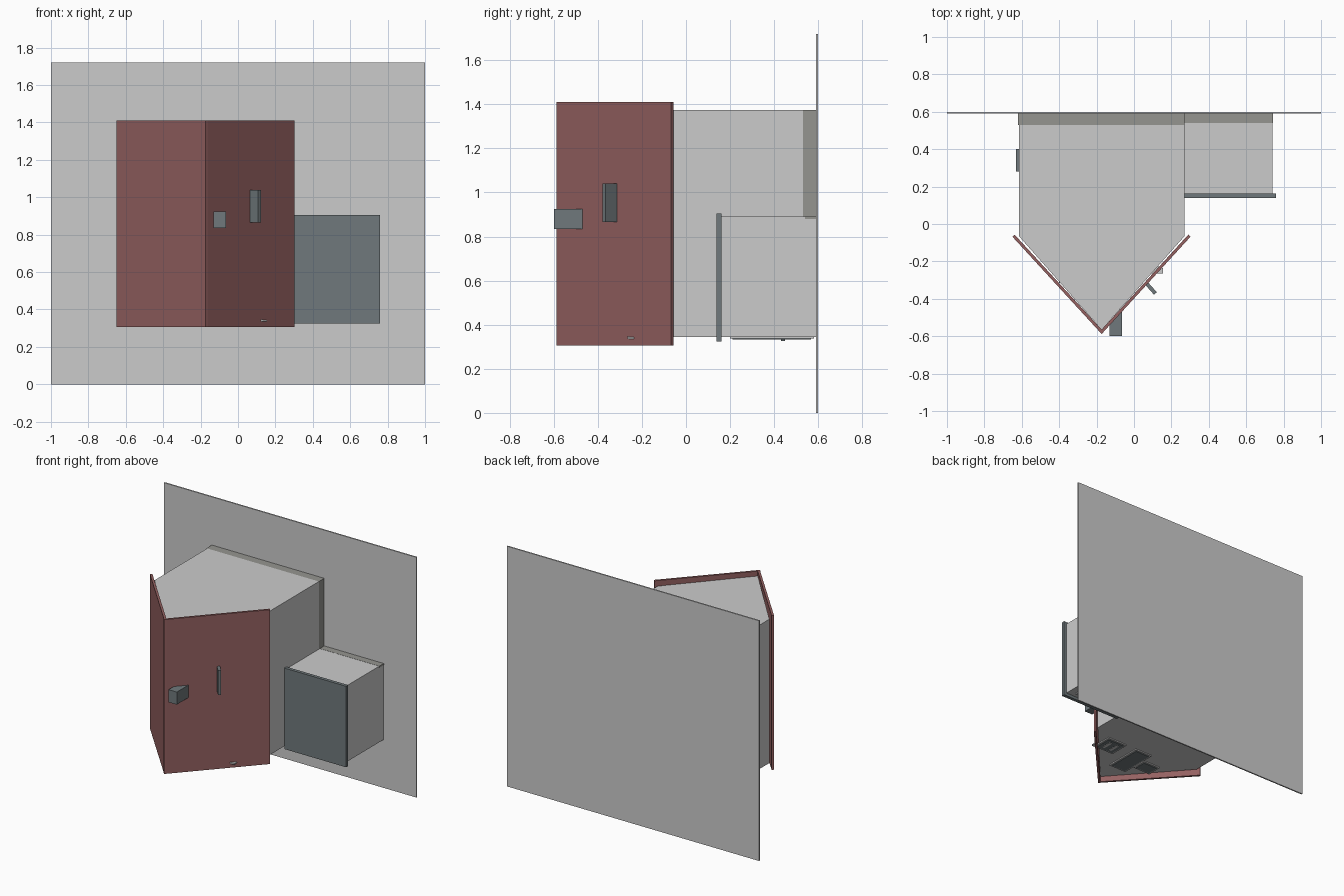
import bpy, bmesh, math
from mathutils import Vector

if "Cube" in bpy.data.objects:
    bpy.data.objects.remove(bpy.data.objects["Cube"])


def material(name, rgb):
    m = bpy.data.materials.new(name)
    m.diffuse_color = (*rgb, 1)
    m.use_nodes = True
    m.node_tree.nodes["Principled BSDF"].inputs["Base Color"].default_value = m.diffuse_color
    return m


RED = material("red_paint", (0.30, 0.12, 0.12))
SLATE = material("slate", (0.16, 0.19, 0.20))
SEAL = material("dark_seal", (0.30, 0.30, 0.28))


def prism(name, outline, z0, z1, mat=None):
    """Extrude a plan outline from z0 up to z1."""
    bm = bmesh.new()
    face = bm.faces.new([bm.verts.new((x, y, z0)) for x, y in outline])
    top = bmesh.ops.extrude_face_region(bm, geom=[face])["geom"]
    verts = [g for g in top if isinstance(g, bmesh.types.BMVert)]
    bmesh.ops.translate(bm, verts=verts, vec=(0, 0, z1 - z0))
    bmesh.ops.recalc_face_normals(bm, faces=bm.faces)
    mesh = bpy.data.meshes.new(name)
    bm.to_mesh(mesh)
    bm.free()
    ob = bpy.data.objects.new(name, mesh)
    bpy.context.collection.objects.link(ob)
    if mat:
        mesh.materials.append(mat)
    return ob


def box(name, x0, x1, y0, y1, z0, z1, mat=None):
    return prism(name, [(x0, y0), (x1, y0), (x1, y1), (x0, y1)], z0, z1, mat)


def slab(name, a, b, thick, z0, z1, mat):
    """Upright slab from a to b, thickened to the left of the line."""
    a, b = Vector(a), Vector(b)
    d = (b - a).normalized()
    n = Vector((-d.y, d.x)) * thick
    return prism(name, [a, b, b + n, a + n], z0, z1, mat)


# Wall panel at the back
box("wall_panel", -1, 1, 0.59, 0.6, 0, 1.72)

# Main cabinet with a pointed front, and the seal strip behind it
prism("main_cabinet", [(-0.615, 0.53), (-0.615, -0.065), (-0.173, -0.565),
                       (0.27, -0.065), (0.27, 0.53)], 0.345, 1.375)
box("main_seal", -0.62, 0.27, 0.53, 0.59, 0.345, 1.375, SEAL)

# Two angled doors meeting at the front edge
apex = (-0.173, -0.588)
slab("left_door", (-0.65, -0.068), apex, 0.016, 0.305, 1.41, RED)
slab("right_door", apex, (0.302, -0.068), 0.016, 0.305, 1.41, RED)

# Latch block, pull handle and small tab on the right door
prism("latch_block", [(-0.13, -0.6), (-0.065, -0.6), (-0.065, -0.47),
                      (-0.13, -0.54)], 0.835, 0.925, SLATE)
slab("pull_handle", (0.06, -0.325), (0.107, -0.378), 0.02, 0.865, 1.04, SLATE)
box("door_tab", 0.125, 0.155, -0.265, -0.235, 0.335, 0.345)

# Plate on the left wall
box("side_plate", -0.63, -0.615, 0.28, 0.4, 0.8, 0.95, SLATE)

# Side cabinet with flat door and top seal
box("side_cabinet", 0.27, 0.74, 0.16, 0.59, 0.345, 0.89)
box("side_seal", 0.27, 0.742, 0.54, 0.59, 0.88, 0.891, SEAL)
box("side_door", 0.27, 0.76, 0.138, 0.162, 0.325, 0.905, SLATE)

# Thin framed plates under both cabinets
for name, cx, cy, w, d in [("front_plate", 0.05, -0.19, 0.16, 0.15),
                           ("middle_plate", -0.185, -0.257, 0.14, 0.28),
                           ("rear_plate", -0.33, -0.26, 0.14, 0.11),
                           ("side_base_plate", 0.52, 0.39, 0.34, 0.38)]:
    for part, inset, z, mat in [("frame", 0, 0.337, None),
                                ("insert", 0.012, 0.334, SLATE)]:
        box(f"{name}_{part}", cx - w / 2 + inset, cx + w / 2 - inset,
            cy - d / 2 + inset, cy + d / 2 - inset, z, 0.346, mat)
for i, dx in enumerate((-0.03, 0.03)):
    box(f"front_plate_slot_{i}", 0.04 + dx, 0.06 + dx, -0.23, -0.15,
        0.331, 0.335)
box("base_knob", 0.59, 0.61, 0.43, 0.45, 0.326, 0.336, SLATE)
